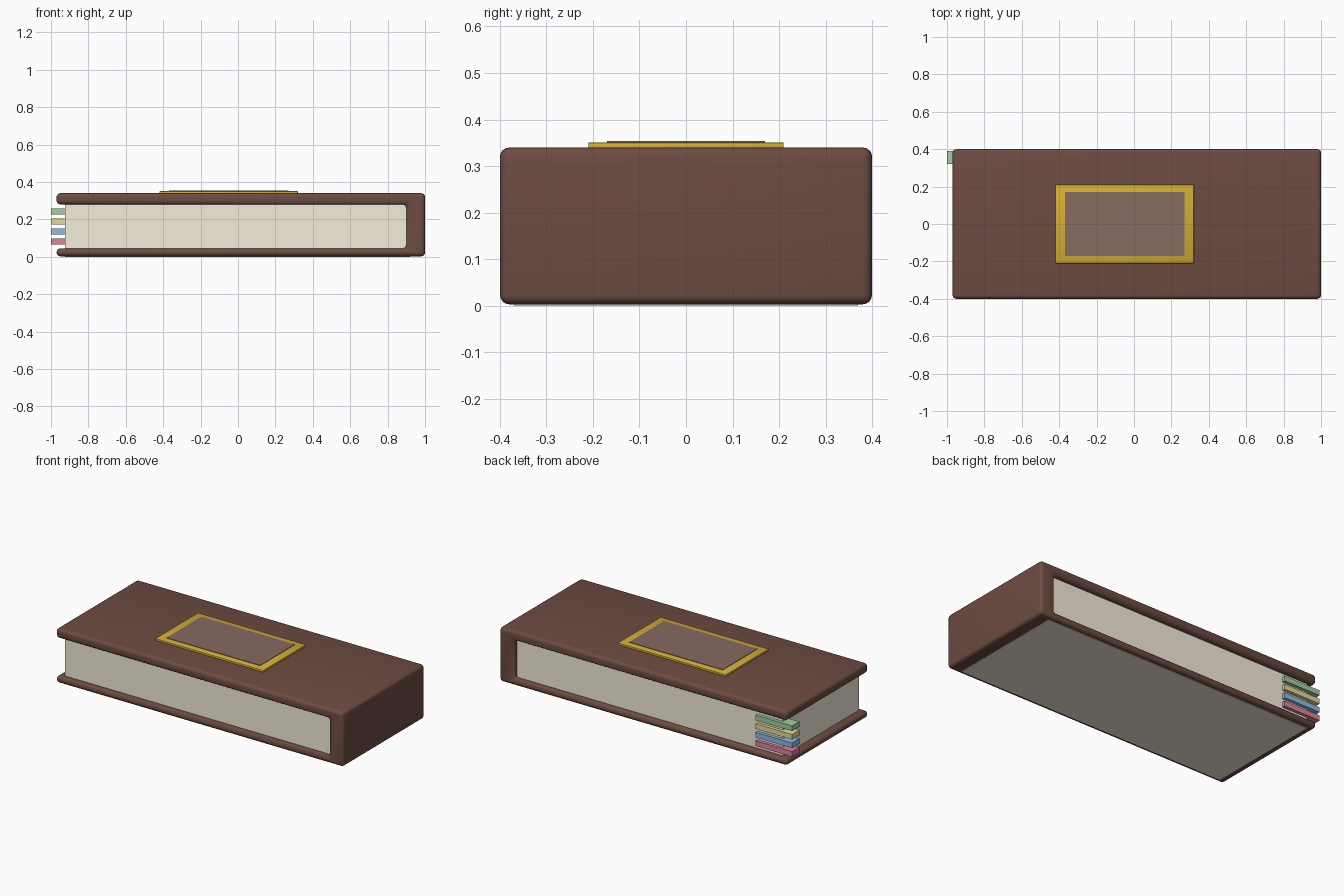
import bpy, bmesh

if "Cube" in bpy.data.objects:
    bpy.data.objects.remove(bpy.data.objects["Cube"])


def material(name, rgb):
    m = bpy.data.materials.new(name)
    m.diffuse_color = (*rgb, 1)
    m.use_nodes = True
    m.node_tree.nodes["Principled BSDF"].inputs["Base Color"].default_value = m.diffuse_color
    return m


def finish(name, bm, mat, bevel=0, segments=3):
    bmesh.ops.recalc_face_normals(bm, faces=bm.faces)
    me = bpy.data.meshes.new(name)
    bm.to_mesh(me)
    bm.free()
    me.materials.append(mat)
    ob = bpy.data.objects.new(name, me)
    bpy.context.collection.objects.link(ob)
    if bevel:
        mod = ob.modifiers.new("Bevel", 'BEVEL')
        mod.width = bevel
        mod.segments = segments
        bpy.ops.object.select_all(action='DESELECT')
        ob.select_set(True)
        bpy.context.view_layer.objects.active = ob
        bpy.ops.object.modifier_apply(modifier=mod.name)
        bpy.ops.object.shade_smooth_by_angle(angle=0.7)
    return ob


def prism(name, outline, axis, lo, hi, mat, bevel=0, segments=3):
    """Extrude a 2D outline along y (outline in xz) or z (outline in xy)."""
    bm = bmesh.new()
    put = (lambda a, b: (a, lo, b)) if axis == 'y' else (lambda a, b: (a, b, lo))
    face = bm.faces.new([bm.verts.new(put(a, b)) for a, b in outline])
    ext = bmesh.ops.extrude_face_region(bm, geom=[face])
    vs = [g for g in ext["geom"] if isinstance(g, bmesh.types.BMVert)]
    d = hi - lo
    bmesh.ops.translate(bm, verts=vs, vec=(0, d, 0) if axis == 'y' else (0, 0, d))
    return finish(name, bm, mat, bevel, segments)


def box(name, x0, x1, y0, y1, z0, z1, mat, bevel=0, segments=2):
    return prism(name, [(x0, y0), (x1, y0), (x1, y1), (x0, y1)], 'z',
                 z0, z1, mat, bevel, segments)


leather = material("leather", (0.153, 0.072, 0.053))
paper = material("paper", (0.90, 0.85, 0.70))
gold = material("gold", (0.66, 0.43, 0.04))
label = material("label", (0.24, 0.145, 0.12))

# C-shaped cover: bottom board, spine and top board in one profile
prism("cover", [(-0.97, 0.003), (1.0, 0.003), (1.0, 0.34), (-0.97, 0.34),
                (-0.97, 0.28), (0.90, 0.28), (0.90, 0.045), (-0.97, 0.045)],
      'y', -0.4, 0.4, leather, 0.02, 4)

# page block, showing through under the bottom board
box("pages", -0.925, 0.92, -0.37, 0.37, 0.0, 0.29, paper)

# gold plate with label panel on the top board
box("label_frame", -0.42, 0.32, -0.21, 0.21, 0.335, 0.351, gold, 0.003)
box("label_panel", -0.37, 0.27, -0.17, 0.17, 0.34, 0.354, label)

# index tabs at the back corner of the open edge
tabs = [("pink", (0.76, 0.22, 0.34)), ("blue", (0.27, 0.51, 0.78)),
        ("yellow", (0.79, 0.69, 0.30)), ("green", (0.34, 0.62, 0.36))]
for i, (name, rgb) in enumerate(tabs):
    z = 0.067 + i * 0.053
    box(name + "_tab", -1.0, -0.75, 0.32, 0.39, z, z + 0.032, material(name, rgb))
